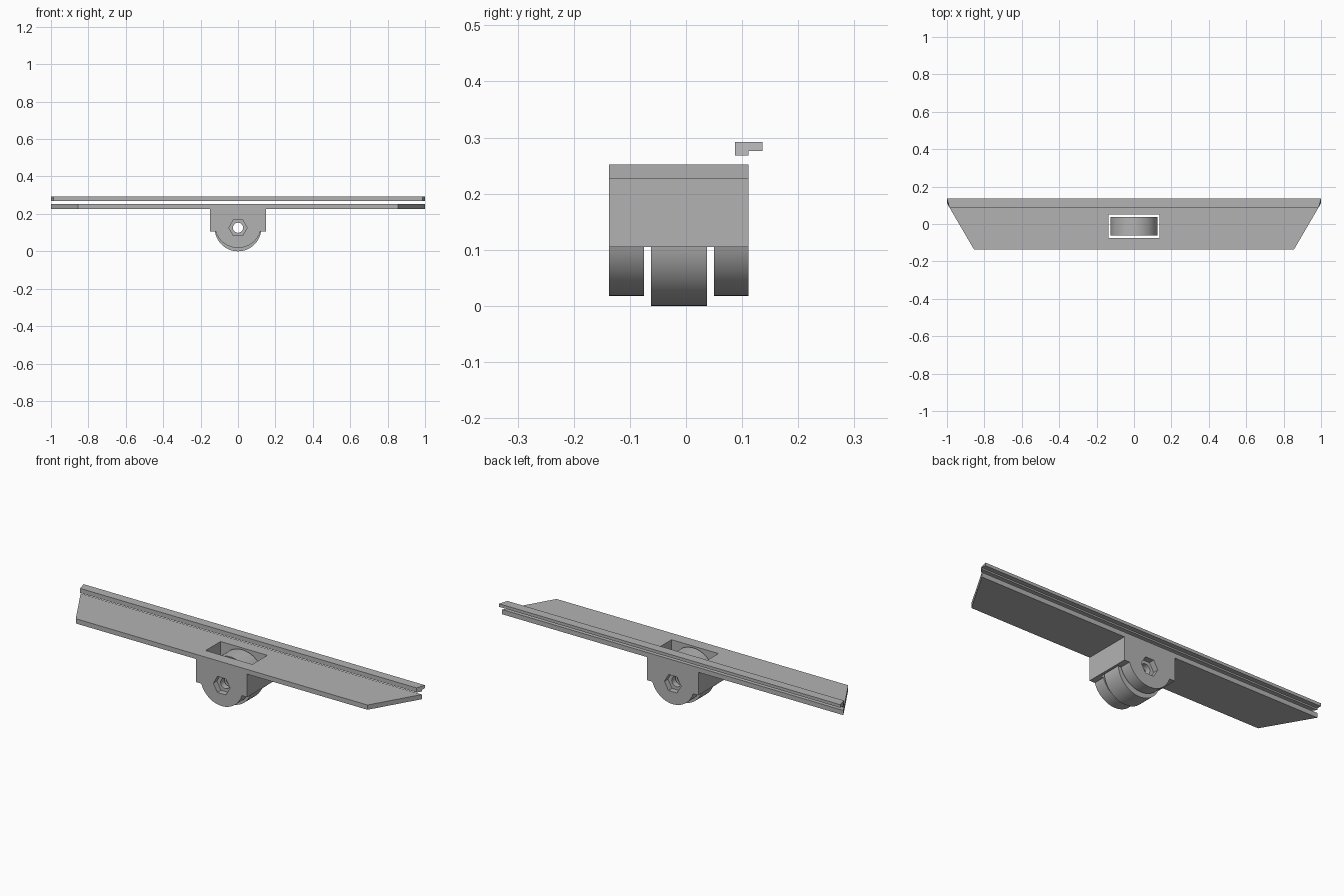
import bpy, bmesh, math

if "Cube" in bpy.data.objects:
    bpy.data.objects.remove(bpy.data.objects["Cube"])

grey = bpy.data.materials.new("grey")
grey.diffuse_color = (0.45, 0.45, 0.45, 1)
grey.use_nodes = True
grey.node_tree.nodes["Principled BSDF"].inputs["Base Color"].default_value = grey.diffuse_color

BACK, FRONT = 0.111, -0.137      # depth limits of plate and housing
HUB_Z = 0.126                    # axle height


def prism(name, pts, lo, hi, axis="Y"):
    """Extrude a closed 2D outline along an axis."""
    place = {"X": lambda p, d: (d, p[0], p[1]),
             "Y": lambda p, d: (p[0], d, p[1]),
             "Z": lambda p, d: (p[0], p[1], d)}[axis]
    bm = bmesh.new()
    face = bm.faces.new([bm.verts.new(place(p, lo)) for p in pts])
    out = bmesh.ops.extrude_face_region(bm, geom=[face])
    a, b = place((0, 0), lo), place((0, 0), hi)
    bmesh.ops.translate(bm, vec=[q - p for p, q in zip(a, b)],
                        verts=[v for v in out["geom"] if isinstance(v, bmesh.types.BMVert)])
    bmesh.ops.recalc_face_normals(bm, faces=bm.faces)
    me = bpy.data.meshes.new(name)
    bm.to_mesh(me)
    bm.free()
    me.materials.append(grey)
    ob = bpy.data.objects.new(name, me)
    bpy.context.collection.objects.link(ob)
    return ob


def ring(r, n, z=HUB_Z):
    return [(r * math.cos(2 * math.pi * i / n), z + r * math.sin(2 * math.pi * i / n))
            for i in range(n)]


def rect(x, y0, y1):
    return [(-x, y0), (x, y0), (x, y1), (-x, y1)]


def cut(ob, *cutters):
    for c in cutters:
        m = ob.modifiers.new("cut", "BOOLEAN")
        m.operation, m.solver, m.object = "DIFFERENCE", "EXACT", c
        c.hide_render = True
        c.hide_set(True)


def smooth(ob):
    bpy.ops.object.select_all(action="DESELECT")
    ob.select_set(True)
    bpy.context.view_layer.objects.active = ob
    bpy.ops.object.shade_smooth_by_angle(angle=math.radians(30))


# Base plate with slanted ends
plate = prism("base_plate", [(-0.855, FRONT), (0.855, FRONT), (1, BACK), (-1, BACK)],
              0.227, 0.252, "Z")

# Floating stepped rail: profile along x, ends trimmed to the plate's slant
rail = prism("stepped_rail", [(0.087, 0.268), (0.111, 0.268), (0.111, 0.276),
                              (0.136, 0.276), (0.136, 0.292), (0.087, 0.292)], -1, 1, "X")
for v in rail.data.vertices:
    if v.co.y < 0.1:
        v.co.x *= 0.986

# Housing block with rounded lower lugs
a0 = math.asin(0.038 / 0.125)
arc = [(0.125 * math.cos(t), 0.143 - 0.125 * math.sin(t))
       for t in (a0 + (math.pi - 2 * a0) * i / 40 for i in range(41))]
housing = prism("housing", [(-0.15, 0.227), (0.15, 0.227), (0.15, 0.105)] + arc
                + [(-0.15, 0.105)], FRONT, BACK)

# Wheel
wheel = prism("wheel", ring(0.125, 64, 0.125), -0.062, 0.037)

# Cutters: wheel slot, axle hole, hexagonal recesses
slot = prism("slot_cutter", rect(0.137, -0.075, 0.05), -0.1, 0.4, "Z")
bore = prism("bore_cutter", ring(0.027, 32), -0.3, 0.3)
hexes = [prism("hex_cutter_front", ring(0.049, 6), -0.3, FRONT + 0.03),
         prism("hex_cutter_back", ring(0.049, 6), BACK - 0.03, 0.3)]
cut(plate, slot)
cut(housing, slot, bore, *hexes)
cut(wheel, bore)
for ob in (housing, wheel):
    smooth(ob)
